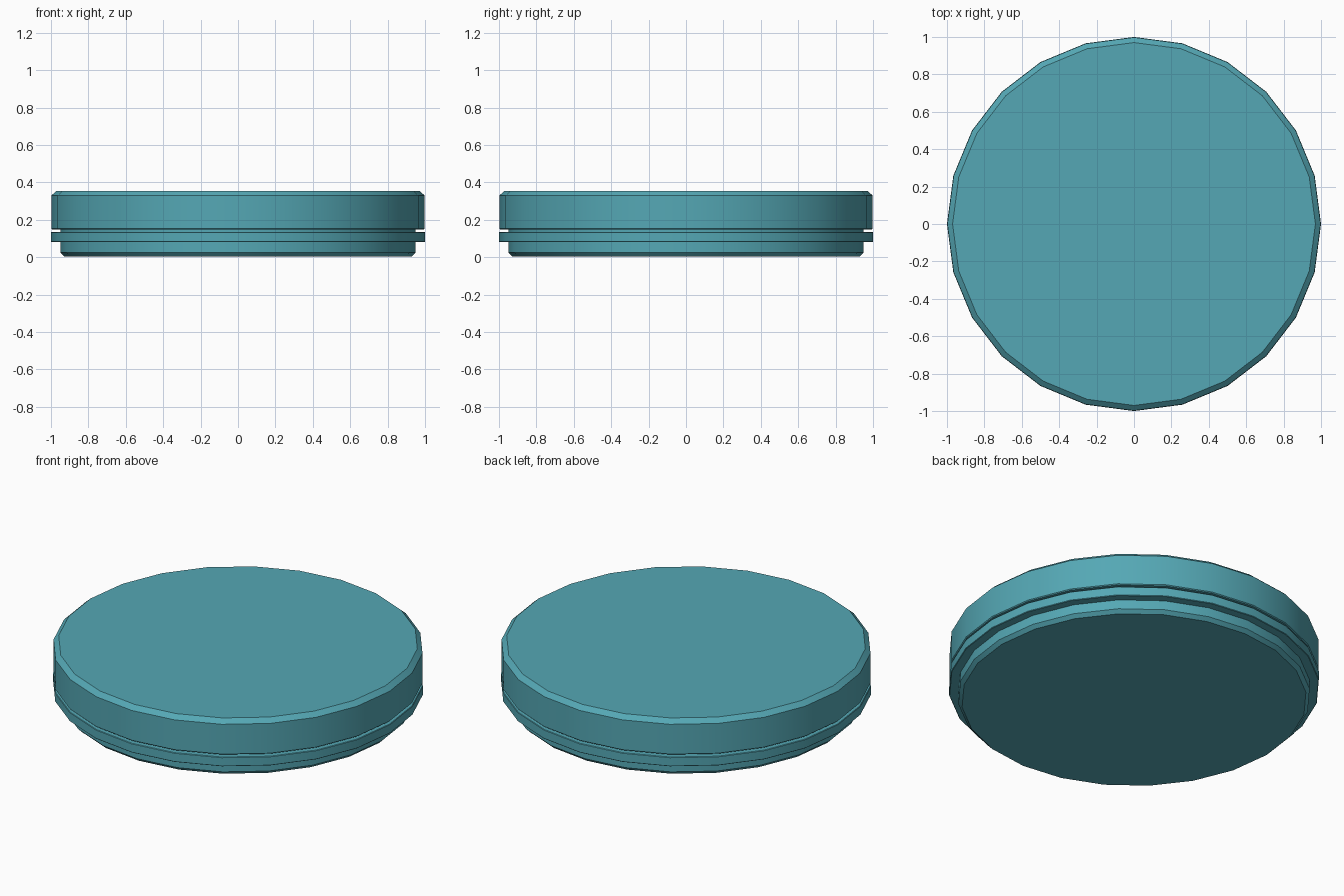
import bpy, bmesh
from math import cos, sin, tau, radians

if "Cube" in bpy.data.objects:
    bpy.data.objects.remove(bpy.data.objects["Cube"])

SIDES = 24

teal = bpy.data.materials.new("teal")
teal.diffuse_color = (0.09, 0.39, 0.46, 1)
teal.use_nodes = True
teal.node_tree.nodes["Principled BSDF"].inputs["Base Color"].default_value = teal.diffuse_color


def lathe(name, profile, cap_bottom=False, cap_top=False):
    """Turn a (radius, z) profile, listed from bottom to top, about the z axis."""
    bm = bmesh.new()
    rings = [[bm.verts.new((r * cos(tau * i / SIDES), r * sin(tau * i / SIDES), z))
              for i in range(SIDES)] for r, z in profile]
    for low, high in zip(rings, rings[1:]):
        for i in range(SIDES):
            j = (i + 1) % SIDES
            bm.faces.new((low[i], low[j], high[j], high[i]))
    if cap_bottom:
        bm.faces.new(rings[0][::-1])
    if cap_top:
        bm.faces.new(rings[-1])
    mesh = bpy.data.meshes.new(name)
    bm.to_mesh(mesh)
    bm.free()
    mesh.materials.append(teal)
    obj = bpy.data.objects.new(name, mesh)
    bpy.context.collection.objects.link(obj)
    bpy.ops.object.select_all(action='DESELECT')
    obj.select_set(True)
    bpy.context.view_layer.objects.active = obj
    bpy.ops.object.shade_smooth_by_angle(angle=radians(30))
    return obj


# Narrow base, chamfered at the foot, whose wall also backs the groove
lathe("base", [(0.93, 0.005), (0.95, 0.025), (0.95, 0.15)], cap_bottom=True)

# Thin band around the base
lathe("band", [(0.95, 0.08), (0.997, 0.08), (1.0, 0.083),
               (1.0, 0.132), (0.997, 0.135), (0.95, 0.135)])

# Thick lid with chamfered upper rim
lathe("lid", [(0.95, 0.148), (0.993, 0.148), (0.998, 0.153),
              (0.998, 0.33), (0.97, 0.355)], cap_top=True)
